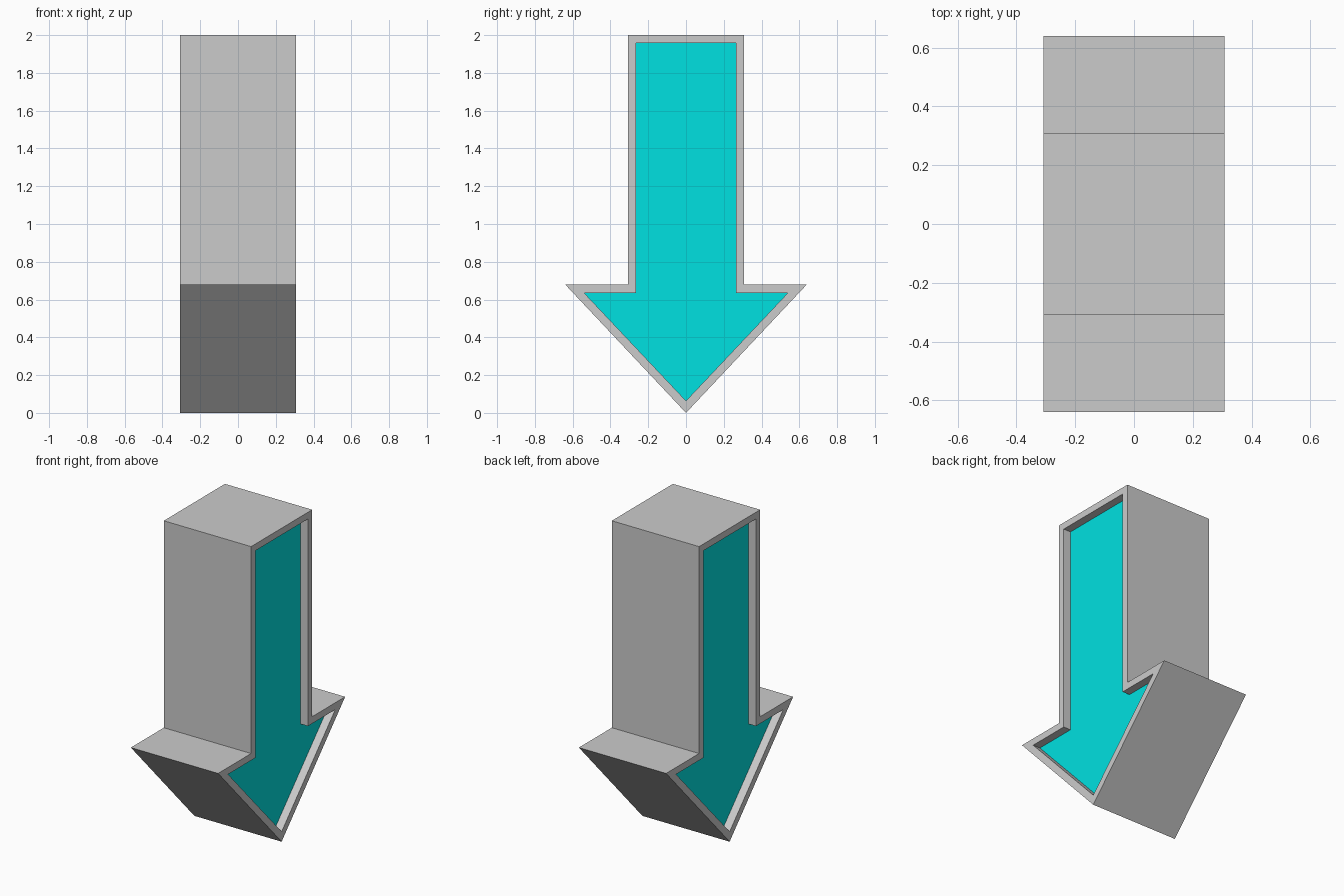
import bpy, bmesh

if "Cube" in bpy.data.objects:
    bpy.data.objects.remove(bpy.data.objects["Cube"])

HALF = 0.308       # half thickness along x
FLOOR = 0.257      # x of the recessed panels


def mirrored(right):
    """Closed y-z outline: tip, right half, then its mirror (counter-clockwise)."""
    return right + [(-y, z) for y, z in reversed(right[1:])]


OUTER = mirrored([(0, 0), (0.64, 0.68), (0.308, 0.68), (0.308, 2.0)])
INNER = mirrored([(0, 0.064), (0.54, 0.636), (0.265, 0.636), (0.265, 1.957)])


def add_ring(bm, outline, x):
    return [bm.verts.new((x, y, z)) for y, z in outline]


def finish(bm, name, material=None):
    mesh = bpy.data.meshes.new(name)
    bm.to_mesh(mesh)
    bm.free()
    if material:
        mesh.materials.append(material)
    bpy.context.collection.objects.link(bpy.data.objects.new(name, mesh))


# Grey arrow body: recess wall, rim, outer side, rim, recess wall
bm = bmesh.new()
sections = [(INNER, -FLOOR), (INNER, -HALF), (OUTER, -HALF),
            (OUTER, HALF), (INNER, HALF), (INNER, FLOOR)]
rings = [add_ring(bm, outline, x) for outline, x in sections]
for a, b in zip(rings, rings[1:]):
    for i in range(len(a)):
        j = (i + 1) % len(a)
        bm.faces.new((a[i], a[j], b[j], b[i]))
finish(bm, "arrow_body")

# Cyan panels closing the recess on both sides
cyan = bpy.data.materials.new("cyan")
cyan.diffuse_color = (0.0, 0.75, 0.75, 1)
cyan.use_nodes = True
cyan.node_tree.nodes["Principled BSDF"].inputs["Base Color"].default_value = cyan.diffuse_color
for name, x in (("right_panel", FLOOR), ("left_panel", -FLOOR)):
    bm = bmesh.new()
    ring = add_ring(bm, INNER, x)
    bm.faces.new(ring if x > 0 else ring[::-1])
    finish(bm, name, cyan)
